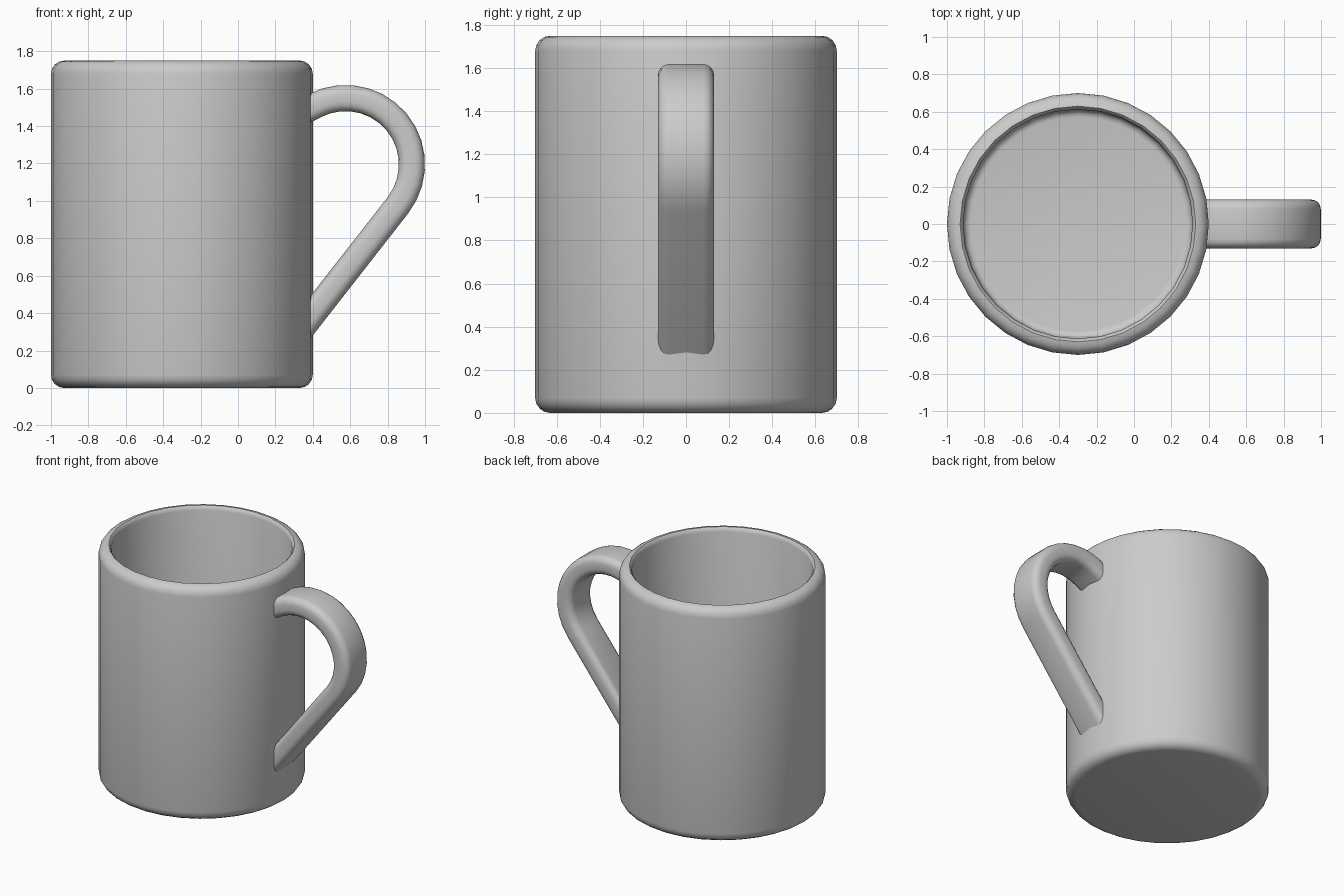
import bpy, bmesh
from math import sin, cos, pi, radians
from mathutils import Vector

if "Cube" in bpy.data.objects:
    bpy.data.objects.remove(bpy.data.objects["Cube"])

SIDES = 32
CX = -0.3  # axis of the cup


def arc(cx, cz, r, a0, a1, n):
    """Points on an arc, angles in degrees."""
    return [(cx + r * cos(radians(a0 + (a1 - a0) * i / n)),
             cz + r * sin(radians(a0 + (a1 - a0) * i / n))) for i in range(n + 1)]


def build(name, rings, angle):
    """Skin a list of closed rings and cap both ends."""
    bm = bmesh.new()
    vs = [[bm.verts.new(p) for p in ring] for ring in rings]
    n = len(vs[0])
    for a, b in zip(vs, vs[1:]):
        for i in range(n):
            j = (i + 1) % n
            bm.faces.new((a[i], a[j], b[j], b[i]))
    bm.faces.new(vs[0])
    bm.faces.new(vs[-1])
    bmesh.ops.recalc_face_normals(bm, faces=bm.faces)
    mesh = bpy.data.meshes.new(name)
    bm.to_mesh(mesh)
    bm.free()
    obj = bpy.data.objects.new(name, mesh)
    bpy.context.collection.objects.link(obj)
    bpy.ops.object.select_all(action='DESELECT')
    obj.select_set(True)
    bpy.context.view_layer.objects.active = obj
    bpy.ops.object.shade_smooth_by_angle(angle=radians(angle))
    return obj


# Cup: one profile from the base, up the outside, over the rim, down to the floor
profile = (arc(0.63, 0.07, 0.07, -90, 0, 4)
           + arc(0.63, 1.68, 0.07, 0, 90, 4)
           + [(0.62, 1.74), (0.613, 1.72)]
           + arc(0.573, 0.12, 0.04, 0, -90, 4))
build("cup", [[(CX + r * cos(2 * pi * i / SIDES), r * sin(2 * pi * i / SIDES), z)
               for i in range(SIDES)] for r, z in profile], 35)

# Handle cross-section: rounded rectangle (across y, along path normal)
W, T, R = 0.13, 0.07, 0.05
section = []
for k, (sy, sn) in enumerate([(1, 1), (-1, 1), (-1, -1), (1, -1)]):
    section += arc(sy * (W - R), sn * (T - R), R, 90 * k, 90 * k + 90, 4)

# Handle path: upper end in the wall, round arc, straight leg back to the wall
HX, HZ, HR, A0, A1, N = 0.575, 1.195, 0.355, 118, -38, 14
frames = [(Vector((0.355, 0, 1.48)), Vector((0, 0, 1 / sin(radians(A0)))))]
for i in range(N + 1):
    a = radians(A0 + (A1 - A0) * i / N)
    n = Vector((cos(a), 0, sin(a)))
    frames.append((Vector((HX, 0, HZ)) + n * HR, n))
leg = frames[-1][0]
d = Vector((sin(radians(A1)), 0, -cos(radians(A1))))
end = leg + d * ((0.355 - leg.x) / d.x)
frames.append((end, Vector((0, 0, 1 / sin(radians(A1))))))
build("handle", [[c + n * v + Vector((0, u, 0)) for u, v in section]
                 for c, n in frames], 40)
